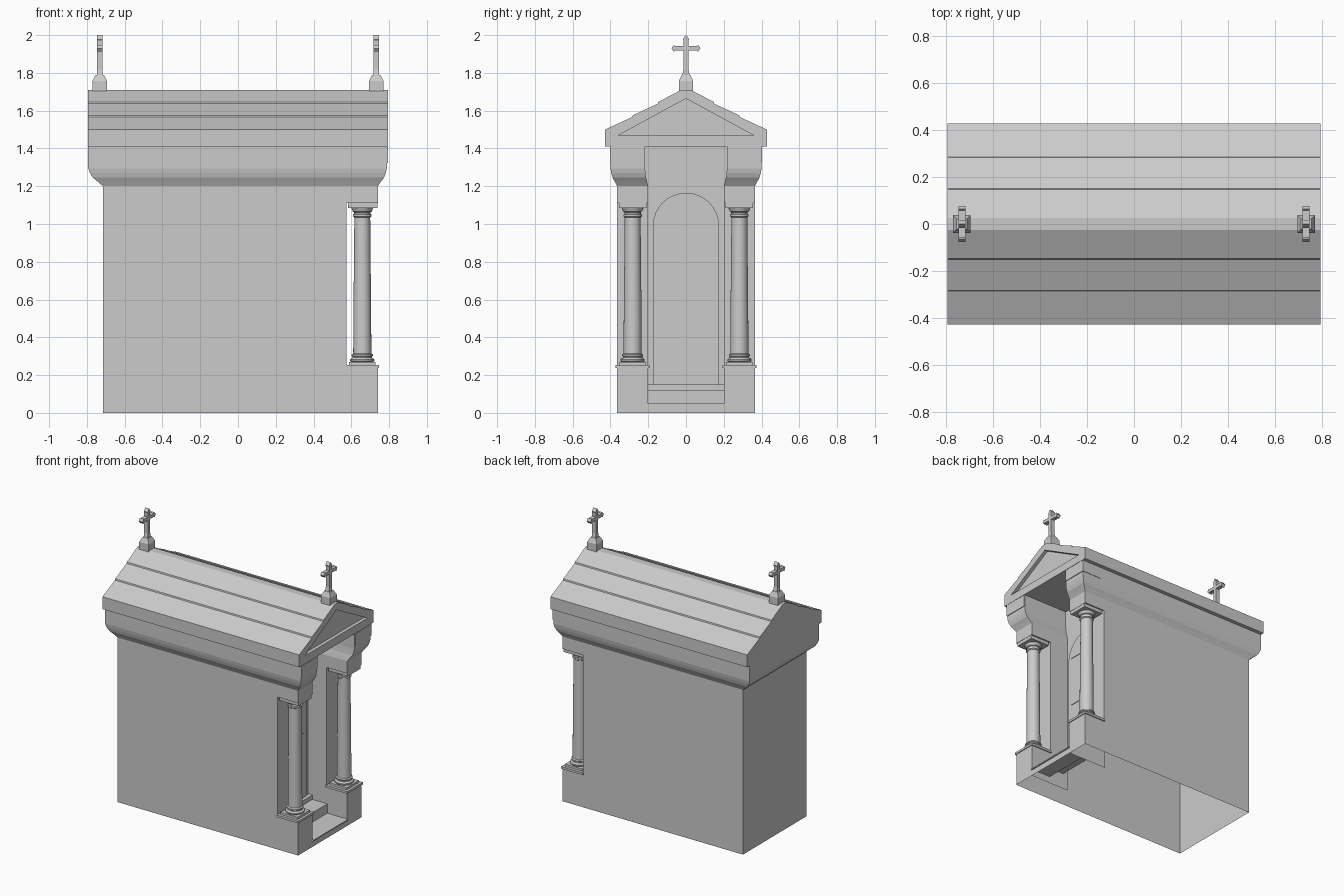
import bpy, bmesh
from math import sin, cos, pi

if "Cube" in bpy.data.objects:
    bpy.data.objects.remove(bpy.data.objects["Cube"])

EX = 0.793      # half length of roof
DOOR_X = 0.425  # plane of the door wall


def finish(name, bm, smooth=False):
    bmesh.ops.recalc_face_normals(bm, faces=bm.faces)
    me = bpy.data.meshes.new(name)
    bm.to_mesh(me)
    bm.free()
    ob = bpy.data.objects.new(name, me)
    bpy.context.collection.objects.link(ob)
    if smooth:
        bpy.ops.object.select_all(action='DESELECT')
        bpy.context.view_layer.objects.active = ob
        ob.select_set(True)
        bpy.ops.object.shade_smooth_by_angle(angle=pi / 5)
    return ob


def loft(name, rings, caps=True, skip=(), smooth=False):
    """Bridge equal-length closed rings; skip holds (ring, side) faces to omit."""
    bm = bmesh.new()
    vr = [[bm.verts.new(p) for p in r] for r in rings]
    n = len(vr[0])
    for i in range(len(vr) - 1):
        for k in range(n):
            if (i, k) not in skip:
                j = (k + 1) % n
                bm.faces.new((vr[i][k], vr[i][j], vr[i + 1][j], vr[i + 1][k]))
    if caps:
        bm.faces.new(vr[0])
        bm.faces.new(vr[-1])
    return finish(name, bm, smooth)


def rect(cx, cy, hx, hy, z):
    return [(cx + a * hx, cy + b * hy, z) for a, b in ((-1, -1), (1, -1), (1, 1), (-1, 1))]


def box(name, x0, x1, y0, y1, z0, z1):
    cx, cy, hx, hy = (x0 + x1) / 2, (y0 + y1) / 2, (x1 - x0) / 2, (y1 - y0) / 2
    return loft(name, [rect(cx, cy, hx, hy, z0), rect(cx, cy, hx, hy, z1)])


def plate(name, yz, x0, x1):
    return loft(name, [[(x, y, z) for y, z in yz] for x in (x0, x1)])


def arch(w, z0, zs, h, n=16):
    return [(-w, z0), (w, z0)] + [(w * cos(pi * i / n), zs + h * sin(pi * i / n)) for i in range(n + 1)]


def plan(z, xb, xf, yo, yi, xd=DOOR_X):
    return [(xb, -yo, z), (xf, -yo, z), (xf, -yi, z), (xd, -yi, z),
            (xd, yi, z), (xf, yi, z), (xf, yo, z), (xb, yo, z)]


# Walls, porch recess and flared cornice: one open-bottomed shell
B, F, W, H = -0.715, 0.74, 0.365, 0.2
rings = [plan(0, B, F, W, H), plan(0.15, B, F, W, H), plan(0.25, B, F, W, H),
         plan(0.25, B, 0.575, W, H), plan(1.11, B, 0.575, W, H), plan(1.11, B, F, W, H)]
for z, t in ((1.2, 0), (1.225, 0.36), (1.245, 0.68), (1.27, 0.88), (1.295, 1), (1.41, 1)):
    rings.append(plan(z, B - 0.078 * t, F + 0.048 * t, W + 0.035 * t, H + 0.017 * t))
loft("walls_and_cornice", rings, caps=False, skip={(0, 3)})

# Steps: a folded sheet between the pedestals
bm = bmesh.new()
prof = [(F, 0), (F, 0.042), (0.747, 0.042), (0.747, 0.05), (0.58, 0.05),
        (0.58, 0.118), (0.46, 0.118), (0.46, 0.15), (DOOR_X, 0.15)]
rows = [[bm.verts.new((x, y, z)) for y in (-H, H)] for x, z in prof]
for a, b in zip(rows, rows[1:]):
    bm.faces.new((a[0], a[1], b[1], b[0]))
finish("steps", bm)

# Arched door with panes and lunette
plate("door", arch(0.175, 0.15, 0.99, 0.175), DOOR_X, DOOR_X + 0.01)
plate("door_lunette", arch(0.142, 1.005, 1.005, 0.138), DOOR_X, DOOR_X + 0.014)
for s in (-1, 1):
    for z0, z1 in ((0.31, 0.62), (0.64, 0.96)):
        y0, y1 = sorted((s * 0.008, s * 0.138))
        box("door_pane", DOOR_X, DOOR_X + 0.014, y0, y1, z0, z1)

# Columns with pedestal caps, plinths, capitals and frieze panels
CX, CY, N = 0.658, 0.2825, 24
lathe = [(0.058, 0.268), (0.064, 0.275), (0.064, 0.283), (0.057, 0.29), (0.052, 0.292),
         (0.052, 0.298), (0.056, 0.302), (0.056, 0.308), (0.048, 0.314), (0.047, 0.5),
         (0.042, 1.035), (0.049, 1.04), (0.049, 1.05), (0.043, 1.053), (0.043, 1.062),
         (0.05, 1.066), (0.058, 1.085)]
for s in (-1, 1):
    cy = s * CY
    loft("column", [[(CX + r * cos(2 * pi * k / N), cy + r * sin(2 * pi * k / N), z)
                     for k in range(N)] for r, z in lathe], smooth=True)
    box("pedestal_cap", 0.572, 0.746, cy - 0.09, cy + 0.09, 0.238, 0.254)
    box("column_plinth", CX - 0.07, CX + 0.07, cy - 0.07, cy + 0.07, 0.25, 0.27)
    box("column_abacus", CX - 0.075, CX + 0.08, cy - 0.073, cy + 0.073, 1.085, 1.112)
    y0, y1 = sorted((s * 0.219, s * 0.403))
    box("frieze_panel", 0.63, EX, y0, y1, 1.323, 1.408)

# Gabled roof with lapped courses and a recessed front triangle
half = [(0.428, 1.41), (0.428, 1.5), (0.285, 1.566), (0.282, 1.575),
        (0.15, 1.637), (0.147, 1.646), (0.025, 1.71)]
gable = half + [(-y, z) for y, z in reversed(half)]
roof = plate("roof", gable, -EX, EX)
bm = bmesh.new()
bm.from_mesh(roof.data)
front = [f for f in bm.faces if len(f.verts) > 4 and f.calc_center_median().x > 0]
outer = [v for v in front[0].verts]
bmesh.ops.delete(bm, geom=front, context='FACES_ONLY')
tri = [(-0.36, 1.468), (0.36, 1.468), (0, 1.664)]
rim = [bm.verts.new((EX, y, z)) for y, z in tri]
back = [bm.verts.new((EX - 0.025, y, z)) for y, z in tri]
for i in range(3):
    j = (i + 1) % 3
    bm.faces.new((rim[i], rim[j], back[j], back[i]))
bm.faces.new(back)
# frame strips between the gable outline and the triangle
right = sorted([v for v in outer if v.co.y > 0], key=lambda v: v.co.z)
left = sorted([v for v in outer if v.co.y < 0], key=lambda v: v.co.z)
bm.faces.new([left[0], right[0], rim[1], rim[0]])
for side, corner in ((right, rim[1]), (left, rim[0])):
    bm.faces.new([corner, side[0], side[1]])
    bm.faces.new([corner] + side[1:] + [rim[2]])
bm.faces.new([rim[2], right[-1], left[-1]])
finish("unused", bm.copy()).data.name = "roof_mesh"
bm.free()
bpy.data.objects.remove(roof)
bpy.data.objects["unused"].name = "roof"

# Ridge crosses on tapered blocks
side = [(0.02, 1.785), (0.013, 1.82), (0.013, 1.918), (0.058, 1.918), (0.064, 1.912),
        (0.077, 1.93), (0.064, 1.948), (0.058, 1.942), (0.013, 1.942), (0.013, 1.97),
        (0.017, 1.978)]
outline = side + [(0, 2.0)] + [(-y, z) for y, z in reversed(side)]
for x in (-0.732, 0.732):
    loft("cross_base", [rect(x, 0, 0.038, 0.038, 1.7), rect(x, 0, 0.038, 0.038, 1.757),
                        rect(x, 0, 0.022, 0.022, 1.79)])
    plate("ridge_cross", outline, x - 0.015, x + 0.015)
